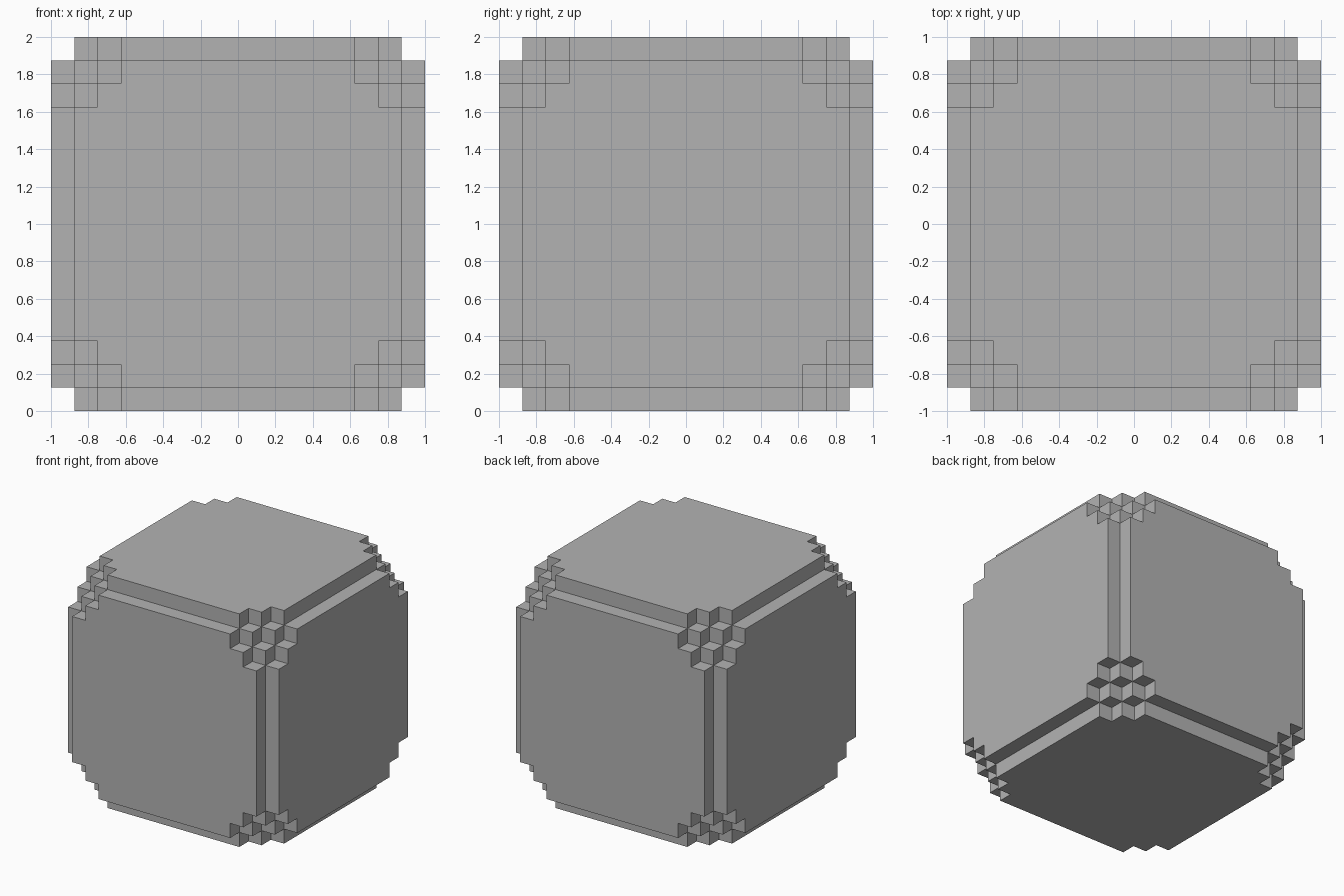
import bpy
import bmesh
from mathutils import Vector

if "Cube" in bpy.data.objects:
    bpy.data.objects.remove(bpy.data.objects["Cube"], do_unlink=True)

UNITS = 16                 # small blocks along one side
SIZE = 2 / UNITS           # edge of one small block
CUTS = [0, 1, 2, 3, UNITS - 3, UNITS - 2, UNITS - 1, UNITS]
CELLS = len(CUTS) - 1


def is_solid(cell):
    """Blocks near the edges and corners are stepped away."""
    if min(cell) < 0 or max(cell) >= CELLS:
        return False
    inset = [min(i, CELLS - 1 - i) for i in cell]
    on_edge = inset.count(0) > 1
    return not on_edge and sum(inset) > 3


def corner(index):
    x, y, z = (CUTS[i] * SIZE for i in index)
    return Vector((x - 1, y - 1, z))


# Stepped block shell: one quad wherever a solid cell meets empty space
bm = bmesh.new()
span = range(CELLS)
for cell in [(i, j, k) for i in span for j in span for k in span]:
    if not is_solid(cell):
        continue
    for axis in range(3):
        u, v = (axis + 1) % 3, (axis + 2) % 3
        for side in (0, 1):
            beside = list(cell)
            beside[axis] += 2 * side - 1
            if is_solid(beside):
                continue
            ring = [(0, 0), (1, 0), (1, 1), (0, 1)]
            if side == 0:
                ring.reverse()
            verts = []
            for du, dv in ring:
                index = list(cell)
                index[axis] += side
                index[u] += du
                index[v] += dv
                verts.append(bm.verts.new(corner(index)))
            bm.faces.new(verts)

# Merge the quads into large flat faces
bmesh.ops.remove_doubles(bm, verts=bm.verts, dist=SIZE / 100)
bmesh.ops.dissolve_limit(bm, angle_limit=0.01, verts=bm.verts, edges=bm.edges)

mesh = bpy.data.meshes.new("stepped_block")
bm.to_mesh(mesh)
bm.free()
block = bpy.data.objects.new("stepped_block", mesh)
bpy.context.collection.objects.link(block)

# Plain grey
grey = bpy.data.materials.new("plain_grey")
grey.use_nodes = True
colour = (0.45, 0.45, 0.45, 1)
grey.diffuse_color = colour
grey.node_tree.nodes["Principled BSDF"].inputs["Base Color"].default_value = colour
mesh.materials.append(grey)
